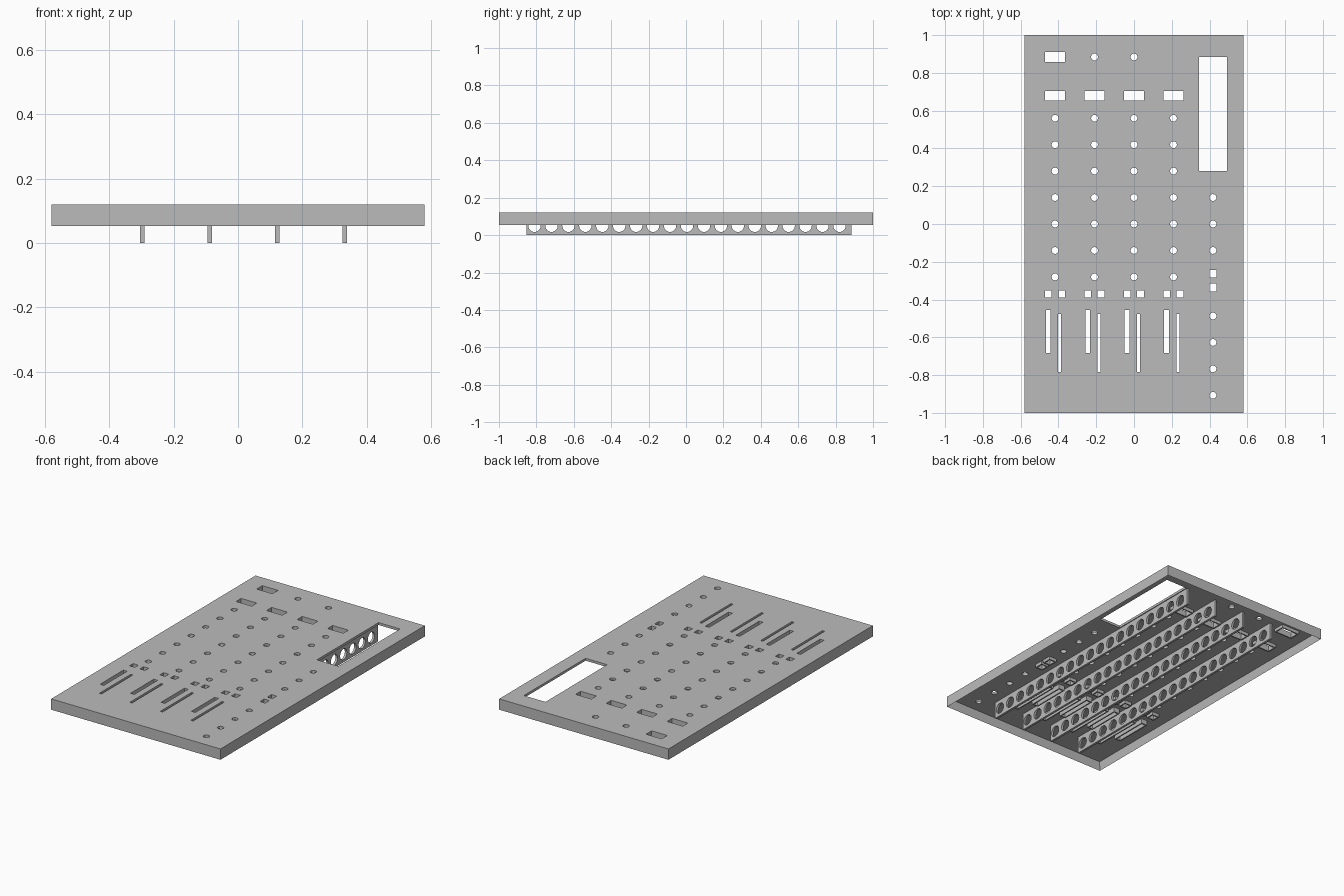
import bpy, bmesh
from mathutils import Matrix, Vector

cube = bpy.data.objects.get("Cube")
if cube:
    bpy.data.objects.remove(cube, do_unlink=True)

HALF_X, TOP, RIM, UNDER = 0.58, 0.12, 0.053, 0.105
COLUMNS = [-0.418, -0.209, 0, 0.209]
SIDE = 0.418

grey = bpy.data.materials.new("panel grey")
grey.use_nodes = True
colour = (0.5, 0.5, 0.5, 1)
grey.diffuse_color = colour
grey.node_tree.nodes["Principled BSDF"].inputs["Base Color"].default_value = colour


def add_box(bm, x, y, z0, z1, w, d):
    m = Matrix.Translation((x, y, (z0 + z1) / 2)) @ Matrix.Diagonal((w, d, z1 - z0, 1))
    bmesh.ops.create_cube(bm, size=1, matrix=m)


def add_cylinder(bm, centre, radius, depth, rotation=Matrix()):
    bmesh.ops.create_cone(bm, cap_ends=True, segments=24, radius1=radius, radius2=radius,
                          depth=depth, matrix=Matrix.Translation(centre) @ rotation)


def make_object(name, bm):
    mesh = bpy.data.meshes.new(name)
    bm.to_mesh(mesh)
    bm.free()
    mesh.materials.append(grey)
    ob = bpy.data.objects.new(name, mesh)
    bpy.context.collection.objects.link(ob)
    return ob


def cut(ob, cutter):
    mod = ob.modifiers.new("cut", "BOOLEAN")
    mod.operation, mod.solver, mod.object = "DIFFERENCE", "EXACT", cutter
    bpy.context.view_layer.update()
    graph = bpy.context.evaluated_depsgraph_get()
    mesh = bpy.data.meshes.new_from_object(ob.evaluated_get(graph))
    ob.modifiers.clear()
    ob.data = mesh


# Layout of the openings: x, y, width, depth
windows = [(x, 0.68, 0.108, 0.05) for x in COLUMNS] + [(COLUMNS[0], 0.884, 0.108, 0.055)]
squares = [(SIDE, y, 0.036, 0.041) for y in (-0.264, -0.336)]
slots = []
for x in COLUMNS:
    squares += [(x + s, -0.37, 0.036, 0.036) for s in (-0.036, 0.035)]
    slots += [(x - 0.036, -0.569, 0.026, 0.228), (x + 0.024, -0.63, 0.015, 0.307)]
framed = windows + squares + slots
display = (0.418, 0.582, 0.148, 0.604)

holes = [(x, 0.14 * i) for x in COLUMNS for i in range(-2, 5)]
holes += [(SIDE, 0.14 * i) for i in (-1, 0, 1)]
holes += [(SIDE, -0.487 - 0.14 * i) for i in range(4)]
holes += [(x, 0.884) for x in COLUMNS[1:3]]

# Cutter for every opening in the panel
bm = bmesh.new()
for x, y, w, d in framed + [display]:
    add_box(bm, x, y, 0.02, 0.2, w, d)
for x, y in holes:
    add_cylinder(bm, (x, y, 0.11), 0.018, 0.18)
cutter = make_object("opening_cutter", bm)

# Shallow tray: inset the underside and push it up to leave a thin rim
bm = bmesh.new()
add_box(bm, 0, 0, RIM, TOP, 2 * HALF_X, 2)
bm.faces.ensure_lookup_table()
under = min(bm.faces, key=lambda f: f.calc_center_median().z)
bmesh.ops.inset_region(bm, faces=[under], thickness=0.015)
bmesh.ops.translate(bm, verts=under.verts, vec=Vector((0, 0, UNDER - RIM)))
panel = make_object("panel", bm)
cut(panel, cutter)

# Thin collars below the rectangular openings
bm = bmesh.new()
for group, drop in ((windows, 0.02), (squares, 0.02), (slots, 0.03)):
    for x, y, w, d in group:
        add_box(bm, x, y, UNDER - drop, UNDER, w + 0.016, d + 0.016)
collars = make_object("opening_collars", bm)
cut(collars, cutter)
bpy.data.objects.remove(cutter, do_unlink=True)

# Stiffening ribs with a row of round holes
for i in range(4):
    x = -0.297 + 0.2095 * i
    bm = bmesh.new()
    add_box(bm, x, 0.016, 0, UNDER, 0.014, 1.738)
    rib = make_object(f"rib_{i + 1}", bm)
    bm = bmesh.new()
    for k in range(19):
        add_cylinder(bm, (x, -0.81 + 0.0906 * k, 0.05), 0.033, 0.1, Matrix.Rotation(1.5708, 4, "Y"))
    rib_cutter = make_object("rib_cutter", bm)
    cut(rib, rib_cutter)
    bpy.data.objects.remove(rib_cutter, do_unlink=True)
